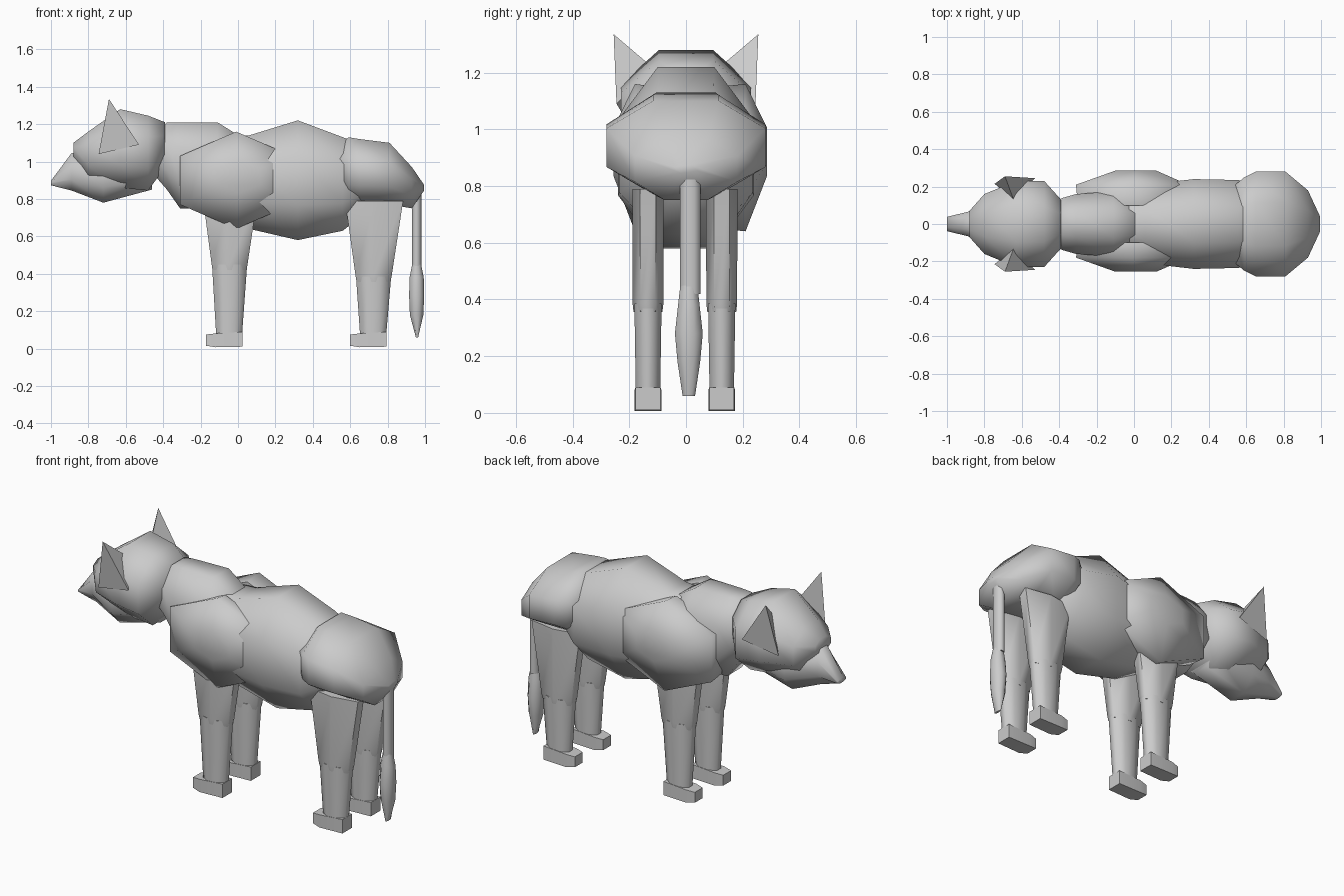
import bpy, bmesh, math

if "Cube" in bpy.data.objects:
    bpy.data.objects.remove(bpy.data.objects["Cube"], do_unlink=True)

GREY = 0.6
fur = bpy.data.materials.new("grey_fur")
fur.use_nodes = True
fur.diffuse_color = (GREY, GREY, GREY, 1)
fur.node_tree.nodes["Principled BSDF"].inputs["Base Color"].default_value = (GREY, GREY, GREY, 1)


def finish(name, bm, angle=75):
    bmesh.ops.recalc_face_normals(bm, faces=bm.faces)
    mesh = bpy.data.meshes.new(name)
    bm.to_mesh(mesh)
    bm.free()
    mesh.materials.append(fur)
    obj = bpy.data.objects.new(name, mesh)
    bpy.context.collection.objects.link(obj)
    bpy.ops.object.select_all(action='DESELECT')
    obj.select_set(True)
    bpy.context.view_layer.objects.active = obj
    bpy.ops.object.shade_smooth_by_angle(angle=math.radians(angle))


def loft(name, axis, rings, sides=8):
    """Skin faceted rings: (position on axis, centre a, centre b, half size a, half size b)."""
    bm = bmesh.new()
    grow = 1 / math.cos(math.pi / sides)
    loops = []
    for pos, ca, cb, ra, rb in rings:
        loop = []
        for i in range(sides):
            t = (i + 0.5) * math.tau / sides
            co = [ca + ra * grow * math.cos(t), cb + rb * grow * math.sin(t)]
            co.insert(axis, pos)
            loop.append(bm.verts.new(co))
        loops.append(loop)
    for lo, hi in zip(loops, loops[1:]):
        for i in range(sides):
            j = (i + 1) % sides
            bm.faces.new((lo[i], lo[j], hi[j], hi[i]))
    bm.faces.new(loops[0])
    bm.faces.new(loops[-1])
    finish(name, bm)


X, Y, Z = 0, 1, 2

# Trunk
loft("torso", X, [(-0.3, 0, 0.98, 0.12, 0.15), (0.06, 0, 0.89, 0.21, 0.25),
                  (0.32, 0, 0.9, 0.24, 0.32), (0.56, 0, 0.88, 0.235, 0.25),
                  (0.75, 0, 0.92, 0.12, 0.14)])
loft("neck", X, [(-0.45, 0, 1.03, 0.11, 0.1), (-0.38, 0, 1.03, 0.14, 0.18),
                 (-0.31, 0, 0.98, 0.16, 0.23), (-0.11, 0, 0.98, 0.175, 0.23),
                 (0.05, 0, 0.96, 0.13, 0.15)])
loft("hips", X, [(0.53, 0, 0.97, 0.2, 0.1), (0.59, 0, 0.95, 0.25, 0.18),
                 (0.65, 0, 0.945, 0.28, 0.175), (0.81, 0, 0.935, 0.28, 0.165),
                 (0.93, 0, 0.86, 0.18, 0.11), (0.995, 0, 0.86, 0.04, 0.015)])

# Head
loft("head", X, [(-0.88, 0, 1.06, 0.07, 0.04), (-0.8, 0, 1.03, 0.16, 0.13),
                 (-0.63, 0, 1.07, 0.23, 0.21), (-0.48, 0, 1.045, 0.23, 0.2),
                 (-0.39, 0, 1.09, 0.13, 0.12)])
loft("muzzle", X, [(-1, 0, 0.885, 0.038, 0.012), (-0.89, 0, 0.945, 0.065, 0.1),
                   (-0.72, 0, 0.92, 0.13, 0.14), (-0.46, 0, 0.95, 0.12, 0.1)])

for side, label in ((1, "left"), (-1, "right")):
    # Pointed ear with a broad outer face
    bm = bmesh.new()
    tip, front, back, inner = [bm.verts.new((x, side * y, z)) for x, y, z in (
        (-0.69, 0.255, 1.335), (-0.745, 0.215, 1.04), (-0.53, 0.245, 1.09), (-0.64, 0.12, 1.22))]
    for tri in ((tip, front, back), (tip, back, inner), (tip, inner, front), (front, inner, back)):
        bm.faces.new(tri)
    finish(label + "_ear", bm)

    # Six-sided shoulder dome with a point at the top
    bulge = 0.27 + 0.015 * side
    loft(label + "_shoulder", Y, [(side * 0.1, -0.01, 0.9, 0.29, 0.215),
                                  (side * (bulge - 0.075), -0.01, 0.9, 0.3, 0.225),
                                  (side * bulge, 0.01, 0.92, 0.11, 0.075)], sides=6)

    # Legs: upper and lower segments, then a blocky foot
    y = 0.13 * side - 0.004
    for part, x, foot, knee, top, reach in (("front", -0.045, -0.07, 0.45, 0.8, 0.145),
                                            ("back", 0.725, 0.7, 0.385, 0.79, 0.155)):
        name = label + "_" + part
        loft(name + "_upper_leg", Z, [(knee - 0.03, x, y, 0.09, 0.044), (knee, x, y, 0.096, 0.047),
                                      (top, x + 0.003, y, reach, 0.048)], sides=6)
        loft(name + "_lower_leg", Z, [(0.01, x - 0.003, y, 0.065, 0.042), (knee, x, y, 0.094, 0.048)])
        loft(name + "_foot", X, [(foot - 0.1, y, 0.045, 0.036, 0.03), (foot - 0.05, y, 0.044, 0.047, 0.037),
                                 (foot + 0.095, y, 0.05, 0.044, 0.04)], sides=4)

# Tail and its tuft
loft("tail", Z, [(0.42, 0.955, 0.015, 0.025, 0.036), (0.88, 0.955, 0.015, 0.025, 0.036)])
loft("tail_tuft", Z, [(0.06, 0.957, 0.01, 0.006, 0.022), (0.18, 0.955, 0.01, 0.036, 0.04),
                      (0.28, 0.955, 0.01, 0.04, 0.049), (0.38, 0.955, 0.01, 0.038, 0.038),
                      (0.45, 0.955, 0.01, 0.024, 0.03)])
